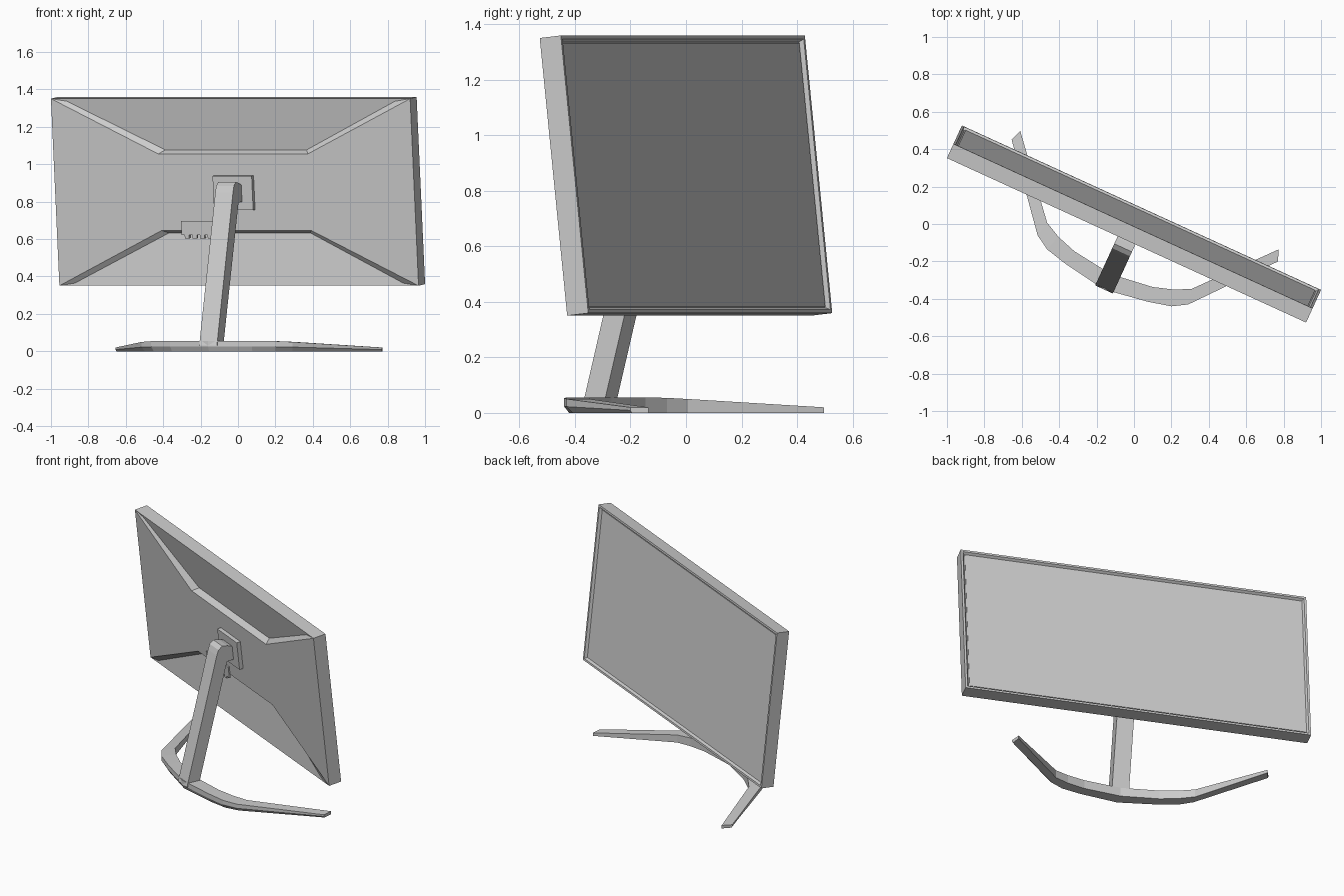
import bpy, bmesh, math
from mathutils import Matrix

if "Cube" in bpy.data.objects:
    bpy.data.objects.remove(bpy.data.objects["Cube"])

YAW = Matrix.Rotation(math.radians(-24.6), 4, 'Z')
PANEL = Matrix.Translation((0, 0, 0.855)) @ YAW @ Matrix.Rotation(math.radians(6.2), 4, 'X')


def make(name, verts, faces, matrix):
    bm = bmesh.new()
    vs = [bm.verts.new(v) for v in verts]
    for f in faces:
        bm.faces.new([vs[i] for i in f])
    bmesh.ops.recalc_face_normals(bm, faces=bm.faces)
    me = bpy.data.meshes.new(name)
    bm.to_mesh(me)
    bm.free()
    ob = bpy.data.objects.new(name, me)
    ob.matrix_world = matrix
    bpy.context.collection.objects.link(ob)
    return ob


def loft(name, rings, matrix):
    # closed tube through equal-sized rings, capped at both ends
    n = len(rings[0])
    verts = [v for r in rings for v in r]
    faces = [(k * n + i, k * n + (i + 1) % n, (k + 1) * n + (i + 1) % n, (k + 1) * n + i)
             for k in range(len(rings) - 1) for i in range(n)]
    faces += [range(n), range(len(verts) - n, len(verts))]
    return make(name, verts, faces, matrix)


def rect(hx, hz, y, cx=0, cz=0):
    return [(cx + sx * hx, y, cz + sz * hz) for sx, sz in ((-1, -1), (1, -1), (1, 1), (-1, 1))]


# Monitor housing: back with two sunken trapezoids, thin rim at the screen side
W, H, Y = 1.056, 0.503, 0.042
quarter = [(W, -Y, H), (0.44, -Y, 0.206), (0.415, -Y + 0.04, 0.223), (0.965, -Y + 0.003, 0.489)]
verts, faces = [], []
for sz in (1, -1):
    for sx in (-1, 1):
        verts += [(sx * x, y, sz * z) for x, y, z in quarter]
for o in (0, 8):
    faces += [(o, o + 1, o + 2, o + 3), (o + 4, o + 5, o + 6, o + 7),
              (o + 1, o + 5, o + 6, o + 2), (o, o + 3, o + 2, o + 6, o + 7, o + 4)]
faces.append((0, 1, 5, 4, 12, 13, 9, 8))
loop = [8, 12, 4, 0]
for inset, y in ((0, Y), (0.013, Y), (0.022, Y - 0.016)):
    new = list(range(len(verts), len(verts) + 4))
    verts += rect(W - inset, H - inset, y)
    faces += [(loop[i], loop[(i + 1) % 4], new[(i + 1) % 4], new[i]) for i in range(4)]
    loop = new
faces.append(loop)
make("monitor_housing", verts, faces, PANEL)

# Display surface just in front of the recess floor
loft("screen", [rect(W - 0.028, H - 0.026, y) for y in (Y - 0.017, Y - 0.012)], PANEL)

# Mounting plate on the back
loft("mount_plate", [rect(0.115, 0.092, -Y + 0.002, 0, -0.002),
                     rect(0.115, 0.092, -Y - 0.025, 0, -0.002)], PANEL)

# Control block with small keys below it, beside the arm
loft("control_block", [rect(0.13, 0.038, y, -0.19, -0.192) for y in (-Y + 0.002, -Y - 0.008)], PANEL)
for i in range(5):
    loft("control_key_%d" % (i + 1),
         [rect(0.013, 0.012, y, -0.29 + i * 0.045, -0.236) for y in (-Y + 0.01, -Y - 0.006)], PANEL)

# Leaning stand arm with a rounded elbow
profile = [(-0.385, 0.03), (-0.178, 0.85), (-0.166, 0.885), (-0.14, 0.905), (-0.105, 0.9),
           (-0.06, 0.885), (-0.06, 0.8), (-0.107, 0.795), (-0.302, 0.03)]
loft("stand_arm", [[(x, y, z) for y, z in profile] for x in (-0.052, 0.052)], YAW)

# Curved base: outer x, outer y, inner x, inner y, height, undercut
half = [(0, -0.385, 0, -0.295, 0.056, 0.012),
        (0.24, -0.347, 0.23, -0.265, 0.056, 0.014),
        (0.365, -0.317, 0.34, -0.23, 0.054, 0.018),
        (0.443, -0.27, 0.425, -0.187, 0.05, 0.02),
        (0.783, 0.138, 0.76, 0.199, 0.02, 0.004)]
rings = []
for s, part in ((-1, half[:0:-1]), (1, half)):
    for ox, oy, ix, iy, h, u in part:
        rings.append([(s * ox, oy, h), (s * ox, oy, h * 0.45), (s * (ox - u * ox), oy + u, 0),
                      (s * ix, iy, 0), (s * ix, iy, h)])
loft("stand_base", rings, YAW)
